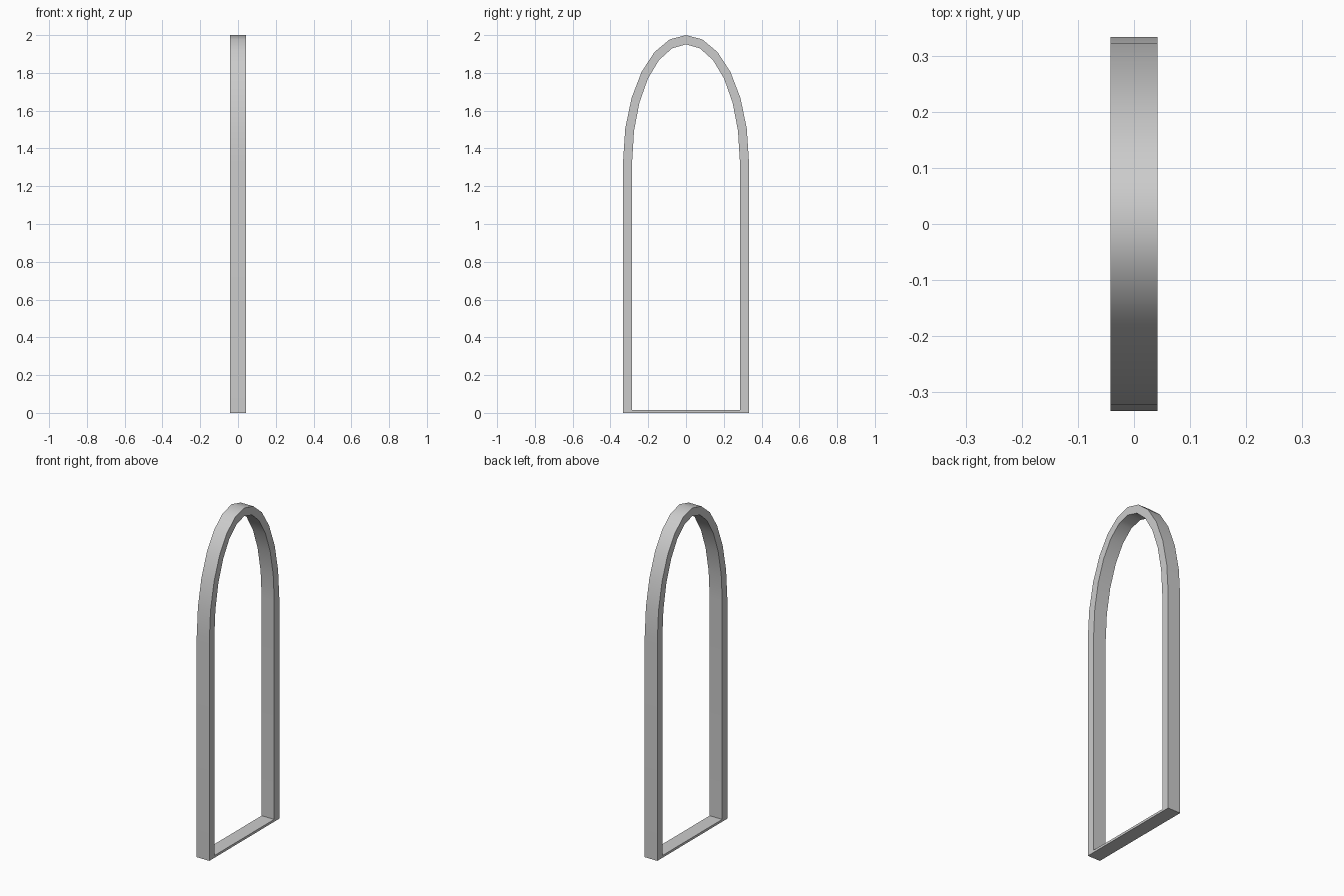
import bpy, bmesh
from math import sin, cos, pi, radians

if "Cube" in bpy.data.objects:
    bpy.data.objects.remove(bpy.data.objects["Cube"])

HALF_DEPTH = 0.042
SPRING = 1.333
STEPS = 12


def arch_outline(half_width, rise, base):
    """Closed outline: two base corners joined by a half-ellipse arch."""
    pts = [(half_width, base)]
    for i in range(STEPS + 1):
        a = pi * i / STEPS
        pts.append((half_width * cos(a), SPRING + rise * sin(a)))
    pts.append((-half_width, base))
    return pts


# Arched frame with a thin sill: a ring between two outlines, given depth in x
outer = arch_outline(0.333, 0.667, 0.0)
inner = arch_outline(0.285, 0.618, 0.014)
bm = bmesh.new()
rings = [[bm.verts.new((x, y, z)) for y, z in outline]
         for outline, x in ((outer, HALF_DEPTH), (inner, HALF_DEPTH),
                            (inner, -HALF_DEPTH), (outer, -HALF_DEPTH))]
n = len(outer)
for k in range(4):
    a, b = rings[k], rings[(k + 1) % 4]
    for i in range(n):
        j = (i + 1) % n
        bm.faces.new((a[i], a[j], b[j], b[i]))
bmesh.ops.recalc_face_normals(bm, faces=bm.faces)

mesh = bpy.data.meshes.new("arched_frame")
bm.to_mesh(mesh)
bm.free()
frame = bpy.data.objects.new("arched_frame", mesh)
bpy.context.collection.objects.link(frame)

# Smooth around the arch, sharp at the frame edges
bpy.context.view_layer.objects.active = frame
frame.select_set(True)
bpy.ops.object.shade_smooth_by_angle(angle=radians(40))
